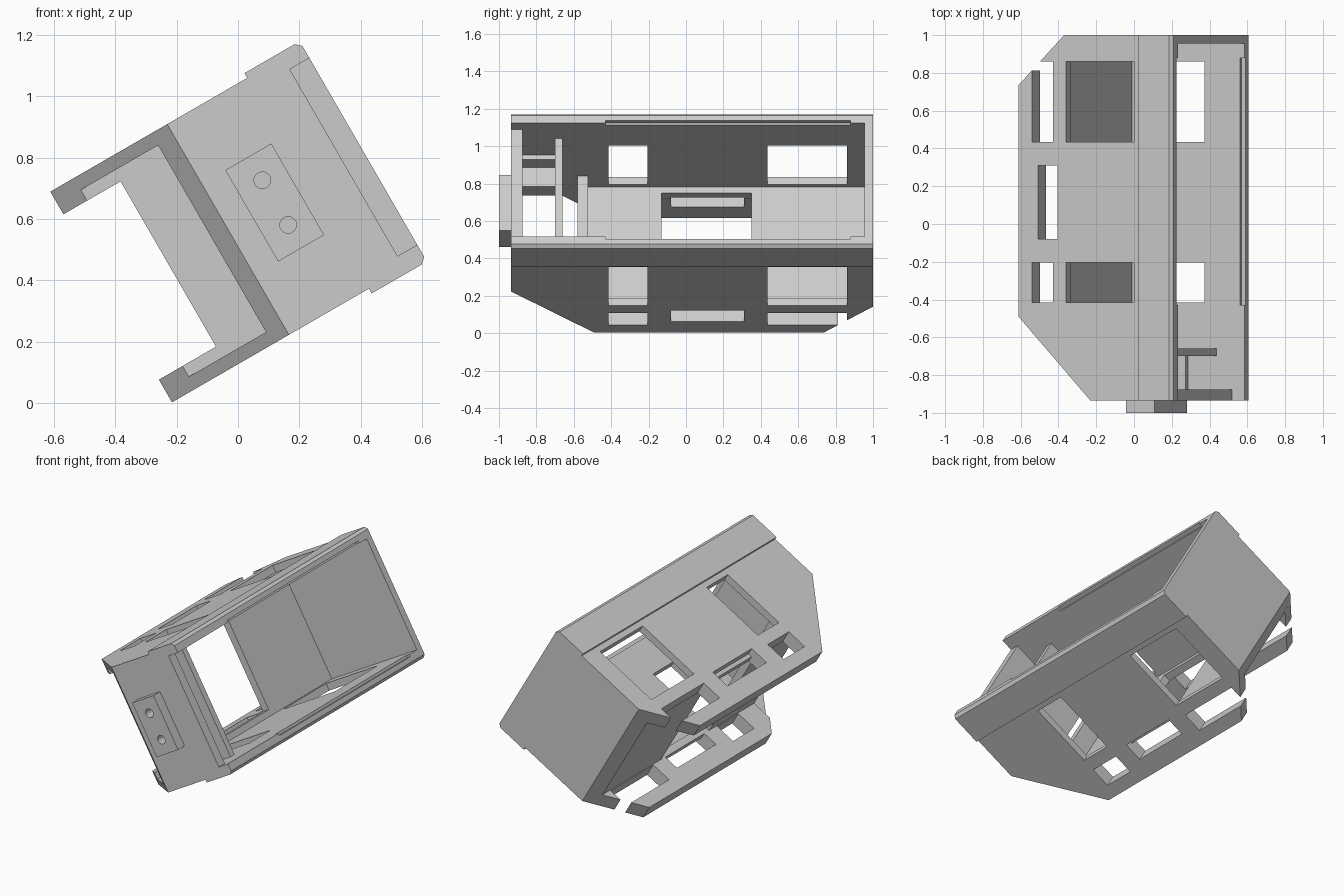
import bpy, bmesh, math
from mathutils import Vector

cube = bpy.data.objects.get("Cube")
if cube:
    bpy.data.objects.remove(cube, do_unlink=True)

TILT = math.radians(-30)     # whole housing leans about the y axis
MID = 0.5065                 # middle of the housing across its width

grey = bpy.data.materials.new("plain grey")
grey.use_nodes = True
grey.diffuse_color = (0.6, 0.6, 0.6, 1)
grey.node_tree.nodes["Principled BSDF"].inputs["Base Color"].default_value = (0.6, 0.6, 0.6, 1)


def finish(name, bm):
    bmesh.ops.recalc_face_normals(bm, faces=bm.faces)
    mesh = bpy.data.meshes.new(name)
    bm.to_mesh(mesh)
    bm.free()
    mesh.materials.append(grey)
    obj = bpy.data.objects.new(name, mesh)
    obj.rotation_euler.y = TILT
    bpy.context.collection.objects.link(obj)
    return obj


def prism(name, outline, start, end, axis="w"):
    """Extrude an outline: (y, depth) across the width, or (depth, width) along y."""
    bm = bmesh.new()
    if axis == "w":
        points = [(u, y, MID + start) for y, u in outline]
        move = Vector((0, 0, end - start))
    else:
        points = [(u, start, MID + w) for u, w in outline]
        move = Vector((0, end - start, 0))
    face = bm.faces.new([bm.verts.new(p) for p in points])
    new = bmesh.ops.extrude_face_region(bm, geom=[face])["geom"]
    bmesh.ops.translate(bm, vec=move, verts=[g for g in new if isinstance(g, bmesh.types.BMVert)])
    return finish(name, bm)


def box(name, y0, y1, u0, u1, w0, w1):
    return prism(name, [(y0, u0), (y1, u0), (y1, u1), (y0, u1)], w0, w1)


def cut(obj, cutters):
    for c in cutters:
        mod = obj.modifiers.new("cut", "BOOLEAN")
        mod.object = c
        mod.operation = "DIFFERENCE"
        mod.solver = "EXACT"
    bpy.context.view_layer.update()
    deps = bpy.context.evaluated_depsgraph_get()
    mesh = bpy.data.meshes.new_from_object(obj.evaluated_get(deps))
    obj.modifiers.clear()
    obj.data = mesh


def discard(cutters):
    for c in cutters:
        bpy.data.objects.remove(c, do_unlink=True)


# Window and slot cutters through both side walls
windows = [box("window_cutter", y0, y1, u0, u1, -0.6, 0.6) for y0, y1, u0, u1 in (
    (0.435, 0.86, 0.106, 0.52), (-0.415, -0.205, 0.106, 0.52),
    (0.435, 0.86, -0.102, 0.026), (-0.415, -0.205, -0.102, 0.026),
    (-0.08, 0.31, -0.065, 0.055))]

# Side walls with rim lips and thick lower skirts
side = [(-0.935, 0.764), (1, 0.764), (1, 0.094), (0.735, -0.185), (-0.49, -0.185), (-0.935, 0.255)]
skirt = [(-0.58, 0.03), (0.939, 0.03), (0.735, -0.185), (-0.49, -0.185), (-0.58, -0.096)]
foot = [(-0.571, -0.105), (-0.5, -0.105), (-0.5, -0.175)]
for label, s in (("left", -1), ("right", 1)):
    wall = prism(label + "_wall", side, s * 0.3515, s * 0.3965)
    groove = box("groove_cutter", -0.43, 0.88, 0.738, 0.8, s * 0.3, s * 0.366)
    cut(wall, windows + [groove])
    discard([groove])
    thick = prism(label + "_skirt", skirt, s * 0.311, s * 0.3515)
    cut(thick, windows)
    prism(label + "_foot", foot, s * 0.311, s * 0.3515)
    lip = [(0.556, s * 0.3965), (0.556, s * 0.4145), (0.745, s * 0.4145), (0.764, s * 0.3965)]
    prism(label + "_rim_lip", lip, -0.935, 1, "y")
    # Stepped brackets between the front wall and the cross rib
    box(label + "_bracket_high", -0.875, -0.7, 0.25, 0.42, s * 0.325, s * 0.3515)
    box(label + "_bracket_low", -0.875, -0.7, 0.23, 0.33, s * 0.21, s * 0.3515)
discard(windows)

# Back wall, sloped into the floor
prism("back_wall", [(0.955, 0.764), (1, 0.764), (1, 0.094), (0.955, 0.047)], -0.3515, 0.3515)

# Floor with its large opening, and the raised front edge
floor = prism("floor", [(-0.58, 0.03), (0.939, 0.03), (0.955, 0.047), (0.955, 0.076),
                        (-0.58, 0.076)], -0.3515, 0.3515)
opening = box("opening_cutter", -0.13, 0.35, 0, 0.1, -0.314, 0.314)
cut(floor, [opening])
discard([opening])
box("floor_front_edge", -0.58, -0.525, 0.076, 0.195, -0.3515, 0.3515)

# Front wall, cross rib and mounting block
front = prism("front_wall", [(-0.935, 0.255), (-0.875, 0.195), (-0.875, 0.69), (-0.935, 0.69)],
              -0.3515, 0.3515)
box("cross_rib", -0.7, -0.66, 0.195, 0.595, -0.3515, 0.3515)
block = box("mounting_block", -1, -0.935, 0.344, 0.517, -0.172, 0.172)

# Screw holes
holes = []
for w in (-0.085, 0.083):
    ring = [(0.432 + 0.027 * math.cos(a * math.tau / 32), w + 0.027 * math.sin(a * math.tau / 32))
            for a in range(32)]
    holes.append(prism("screw_hole_cutter", ring, -1.05, -0.9, "y"))
cut(front, holes)
cut(block, holes)
discard(holes)
